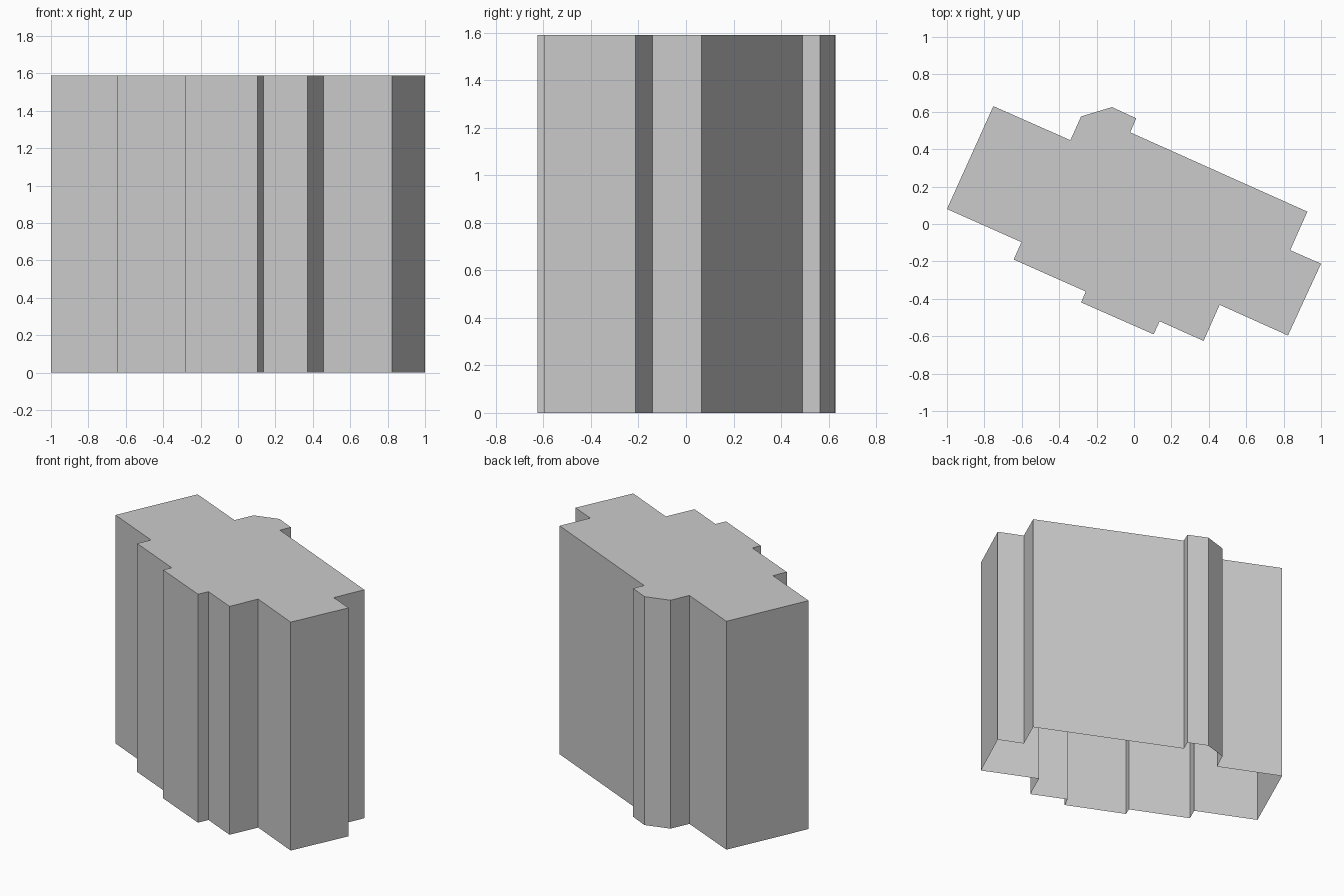
import bpy
import bmesh

if "Cube" in bpy.data.objects:
    bpy.data.objects.remove(bpy.data.objects["Cube"], do_unlink=True)

HEIGHT = 1.59

# Building footprint, counter-clockwise from the left corner
FOOTPRINT = [
    (-1.0, 0.08), (-0.602, -0.097), (-0.643, -0.19), (-0.258, -0.361),
    (-0.283, -0.419), (0.105, -0.59), (0.137, -0.52), (0.372, -0.625),
    (0.458, -0.432), (0.823, -0.596), (1.0, -0.212), (0.835, -0.14),
    (0.927, 0.066), (-0.02, 0.49), (0.012, 0.565), (-0.118, 0.625),
    (-0.283, 0.575), (-0.34, 0.448), (-0.752, 0.63),
]


def flat_material(name, colour):
    mat = bpy.data.materials.new(name)
    mat.use_nodes = True
    mat.diffuse_color = colour
    mat.node_tree.nodes["Principled BSDF"].inputs["Base Color"].default_value = colour
    return mat


# Walls and flat roof; the underside is left open
bm = bmesh.new()
base = [bm.verts.new((x, y, 0)) for x, y in FOOTPRINT]
top = [bm.verts.new((x, y, HEIGHT)) for x, y in FOOTPRINT]
count = len(FOOTPRINT)
for i in range(count):
    j = (i + 1) % count
    bm.faces.new((base[i], base[j], top[j], top[i]))
bm.faces.new(top)
bm.normal_update()

mesh = bpy.data.meshes.new("building_shell")
bm.to_mesh(mesh)
bm.free()
mesh.materials.append(flat_material("light grey", (0.6, 0.6, 0.6, 1)))
building = bpy.data.objects.new("building_shell", mesh)
bpy.context.collection.objects.link(building)
